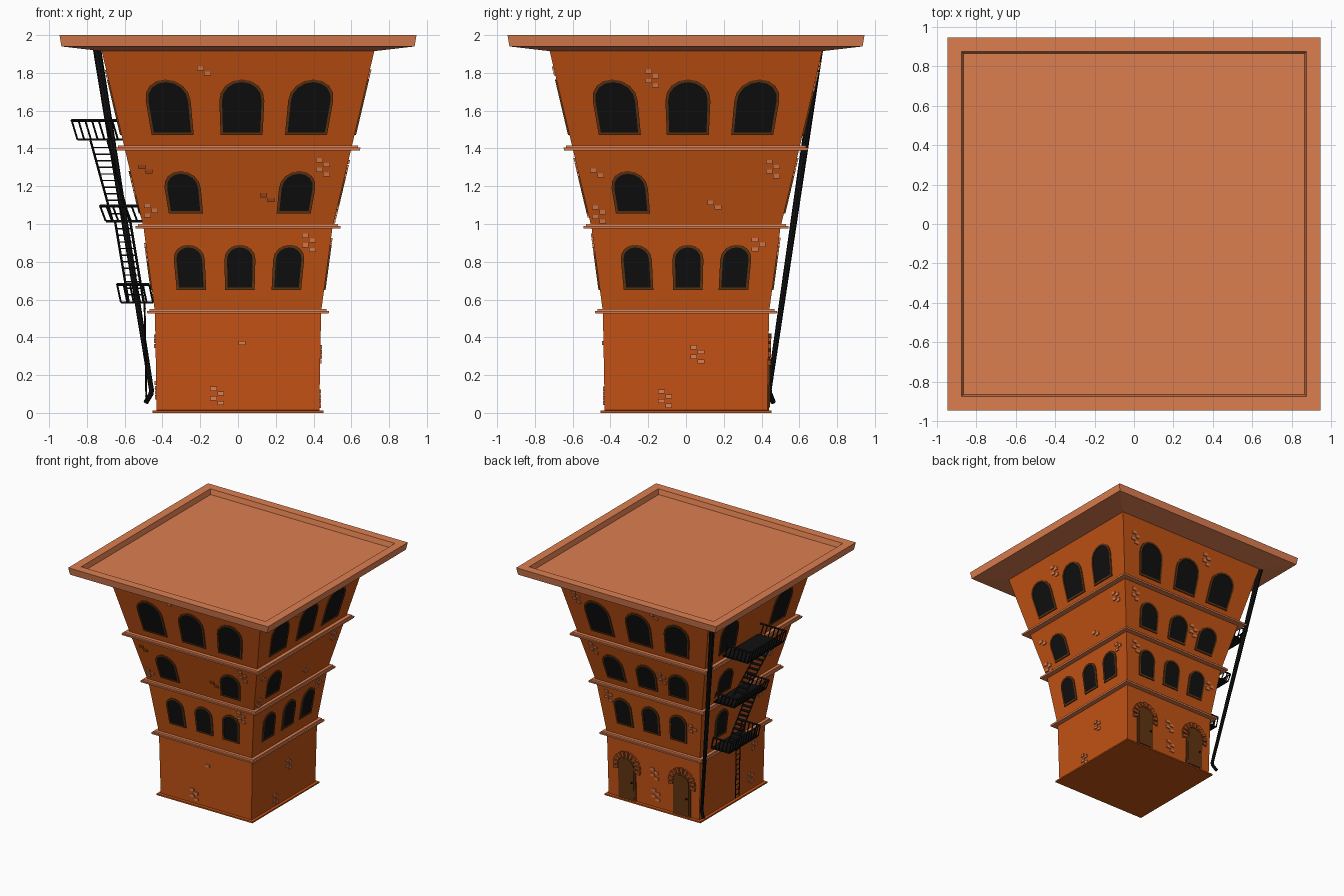
import bpy, bmesh, math
from mathutils import Vector, Matrix

if "Cube" in bpy.data.objects:
    bpy.data.objects.remove(bpy.data.objects["Cube"])

PROFILE = [(0, .43), (.535, .44), (.98, .5), (1.4, .6), (1.93, .725)]


def mat(name, rgb):
    m = bpy.data.materials.new(name)
    m.diffuse_color = (*rgb, 1)
    m.use_nodes = True
    m.node_tree.nodes["Principled BSDF"].inputs["Base Color"].default_value = m.diffuse_color
    return m


WALL = mat("orange_brick", (.54, .085, .007))
TRIM = mat("light_orange", (.72, .21, .08))
FRAME = mat("brown", (.12, .035, .006))
DARK = mat("dark_brick", (.36, .07, .012))
BLACK = mat("black", (.005, .005, .005))


def finish(bm, name, material):
    bmesh.ops.recalc_face_normals(bm, faces=bm.faces)
    me = bpy.data.meshes.new(name)
    bm.to_mesh(me)
    bm.free()
    me.materials.append(material)
    ob = bpy.data.objects.new(name, me)
    bpy.context.collection.objects.link(ob)
    return ob


def width(z):
    for (z0, w0), (z1, w1) in zip(PROFILE, PROFILE[1:]):
        if z <= z1:
            return w0 + (w1 - w0) * (z - z0) / (z1 - z0)
    return PROFILE[-1][1]


def surf(side, u, z, d):
    """Point on a leaning wall; side 0 front, 1 right, 2 back, 3 left."""
    return Matrix.Rotation(side * math.pi / 2, 3, 'Z') @ Vector((u, -width(z) - d, z))


def bridge(bm, a, b):
    n = len(a)
    for i in range(n):
        bm.faces.new((a[i], a[(i + 1) % n], b[(i + 1) % n], b[i]))


def square_loft(bm, rings):
    loops = [[bm.verts.new((sx * w, sy * w, z)) for sx, sy in ((-1, -1), (1, -1), (1, 1), (-1, 1))]
             for z, w in rings]
    for a, b in zip(loops, loops[1:]):
        bridge(bm, a, b)
    bm.faces.new(loops[0])
    bm.faces.new(loops[-1])


def plate(bm, side, outline, d0, d1):
    a, b = ([bm.verts.new(surf(side, u, z, d)) for u, z in outline] for d in (d0, d1))
    bridge(bm, a, b)
    bm.faces.new(b)
    bm.faces.new(a)


def arch(uc, z0, z1, w, inset=0):
    """Arched outline that fans outward with the wall."""
    rise, mid, h = w * .48, (z0 + z1) / 2, w / 2 - inset
    zs = z1 - rise
    pts = [(-h, z0 + inset), (h, z0 + inset)]
    pts += [(h * math.cos(t), zs + (rise - inset) * math.sin(t)) for t in (math.pi * i / 8 for i in range(9))]
    return [((uc + u) * width(z) / width(mid), z) for u, z in pts]


def beam(bm, p, q, r0, r1=None, n=4):
    p, q = Vector(p), Vector(q)
    m = Matrix.Translation((p + q) / 2) @ (q - p).to_track_quat('Z', 'Y').to_matrix().to_4x4()
    bmesh.ops.create_cone(bm, cap_ends=True, segments=n, radius1=r0, radius2=r1 or r0,
                          depth=(q - p).length, matrix=m)


# tower body, roof with sunken deck
bm = bmesh.new()
square_loft(bm, PROFILE)
finish(bm, "tower_walls", WALL)
bm = bmesh.new()
square_loft(bm, [(1.915, .72), (1.94, .935), (2, .945), (2, .873), (1.957, .863)])
finish(bm, "roof", TRIM)

# string courses and plinth
bm = bmesh.new()
square_loft(bm, [(0, .453), (.012, .453), (.014, .43)])
finish(bm, "plinth", WALL)
for i, (z, w) in enumerate([(.525, .482), (.975, .543), (1.39, .648)]):
    bm = bmesh.new()
    square_loft(bm, [(z, w - .002), (z + .014, w), (z + .014, w - .012), (z + .026, w - .014)])
    finish(bm, f"ledge_{i + 1}", TRIM)

# windows: floor -> (bottom, top, width), then positions for each side
FLOORS = [(.65, .89, .162), (1.055, 1.28, .19), (1.47, 1.765, .235)]
LAYOUT = [[(-.255, .01, .265), (-.29, .31), (-.365, .02, .38)],
          [(-.26, .01, .26), (-.295,), (-.37, .01, .37)],
          [(-.26, 0, .26), (-.3, .01, .31), (-.37, .01, .37)],
          [(-.2,), (-.25,), (-.35, .36)]]
frames, panes = bmesh.new(), bmesh.new()
for side, rows in enumerate(LAYOUT):
    for (z0, z1, w), us in zip(FLOORS, rows):
        for u in us:
            out, inn = arch(u, z0, z1, w), arch(u, z0, z1, w, .014)
            loops = [[frames.verts.new(surf(side, *p, d)) for p in o]
                     for o, d in ((out, -.004), (out, .008), (inn, .008), (inn, -.002))]
            for a, b in zip(loops, loops[1:]):
                bridge(frames, a, b)
            plate(panes, side, inn, -.004, .003)
finish(frames, "window_frames", FRAME)
finish(panes, "window_panes", BLACK)

# two back doors with brick arches
doors, stones, knobs = bmesh.new(), bmesh.new(), bmesh.new()
for u in (-.25, .27):
    plate(doors, 2, arch(u, .012, .375, .165), -.004, .008)
    plate(doors, 2, arch(u, .012, .375, .165, .016), .006, .013)
    beam(knobs, surf(2, u + .05, .17, .01), surf(2, u + .05, .17, .026), .007, n=8)
    for i in range(11):
        t = math.radians(-12 + 204 * i / 10)
        c, s = math.cos(t), math.sin(t)
        quad = [(r * c - k * s, r * s + k * c) for r, k in ((.086, -.011), (.128, -.015), (.128, .015), (.086, .011))]
        plate(stones, 2, [(u + x, .292 + y) for x, y in quad], -.004, .014)
finish(doors, "doors", FRAME)
finish(stones, "door_arch_bricks", DARK)
finish(knobs, "door_knobs", BLACK)

# raised brick clusters: (u, z, brick count)
CLUSTERS = [
    [(-.11, .09, 4), (.04, .37, 1), (.375, .9, 4), (.45, 1.3, 4), (-.18, 1.81, 2), (-.46, 1.07, 3)],
    [(-.11, .075, 4), (.06, .31, 4), (.385, .89, 3), (.15, 1.1, 2), (-.46, 1.05, 4), (-.47, 1.27, 2),
     (.46, 1.29, 4), (-.18, 1.77, 4)],
    [(.02, .12, 4), (.01, .3, 4), (-.39, .88, 4), (.4, .8, 3), (-.47, 1.3, 4), (.16, 1.2, 4), (.18, 1.81, 4),
     (-.56, 1.75, 4)],
    [(.25, .12, 4), (.3, .38, 3), (.3, .85, 4), (.35, 1.2, 4), (0, 1.78, 3)]]
DARK_CLUSTERS = [[(-.49, 1.29, 2), (.155, 1.14, 2)], [], [], []]
for name, groups, m in (("light_bricks", CLUSTERS, TRIM), ("dark_bricks", DARK_CLUSTERS, DARK)):
    bm = bmesh.new()
    for side, group in enumerate(groups):
        for u, z, n in group:
            for i in range(n):
                x, y = u + (.019 if i % 2 else -.019), z + ((n - 1) / 2 - i) * .025
                plate(bm, side, [(x - .018, y - .011), (x + .018, y - .011), (x + .018, y + .011),
                                 (x - .018, y + .011)], -.004, .008)
    finish(bm, name, m)

# fire escape platforms: inner x, outer x, y range, floor z, rail height
bm = bmesh.new()
for xi, xo, y0, y1, z, h in ((-.45, -.62, -.09, .3, .585, .095), (-.5, -.7, -.08, .35, 1.015, .08),
                             (-.6, -.85, -.1, .38, 1.447, .1)):
    lean = Vector((-.02 - (z > 1) * .01, 0, h))
    bmesh.ops.create_cube(bm, size=1, matrix=Matrix.Translation(((xi + xo) / 2, (y0 + y1) / 2, z))
                          @ Matrix.Diagonal((xi - xo, y1 - y0, .012, 1)))
    corners = [Vector(p) for p in ((xi, y0, z), (xo, y0, z), (xo, y1, z), (xi, y1, z))]
    for a, b in zip(corners, corners[1:]):
        beam(bm, a + lean, b + lean, .008)
        n = round((b - a).length / .036)
        for i in range(n + 1):
            p = a.lerp(b, i / n)
            beam(bm, p, p + lean, .005)
finish(bm, "fire_escape_platforms", BLACK)

# stairs between the platforms and the ladder to the ground
bm = bmesh.new()
for top, bottom, half, n in (((-.735, -.07, 1.44), (-.62, .18, 1.02), .045, 12),
                             ((-.61, -.05, 1.01), (-.54, .14, .59), .04, 12)):
    top, bottom, off = Vector(top), Vector(bottom), Vector((half, 0, 0))
    for s in (-1, 1):
        beam(bm, top + s * off, bottom + s * off, .007)
    for i in range(1, n):
        p = top.lerp(bottom, i / n)
        bmesh.ops.create_cube(bm, size=1, matrix=Matrix.Translation(p) @ Matrix.Diagonal((half * 2, .03, .007, 1)))
finish(bm, "fire_escape_stairs", BLACK)
bm = bmesh.new()
for y in (-.025, .025):
    beam(bm, (-.495, y, .59), (-.485, y, .06), .005)
for i in range(12):
    beam(bm, (-.49, -.025, .09 + i * .042), (-.49, .025, .09 + i * .042), .004)
finish(bm, "ladder", BLACK)

# corner drainpipe with bent foot
bm = bmesh.new()
beam(bm, (-.458, .44, .12), (-.747, .705, 1.93), .013, .022, 8)
beam(bm, (-.456, .44, .13), (-.462, .445, .095), .013, n=8)
beam(bm, (-.458, .442, .105), (-.488, .462, .055), .014, n=8)
finish(bm, "drainpipe", BLACK)
